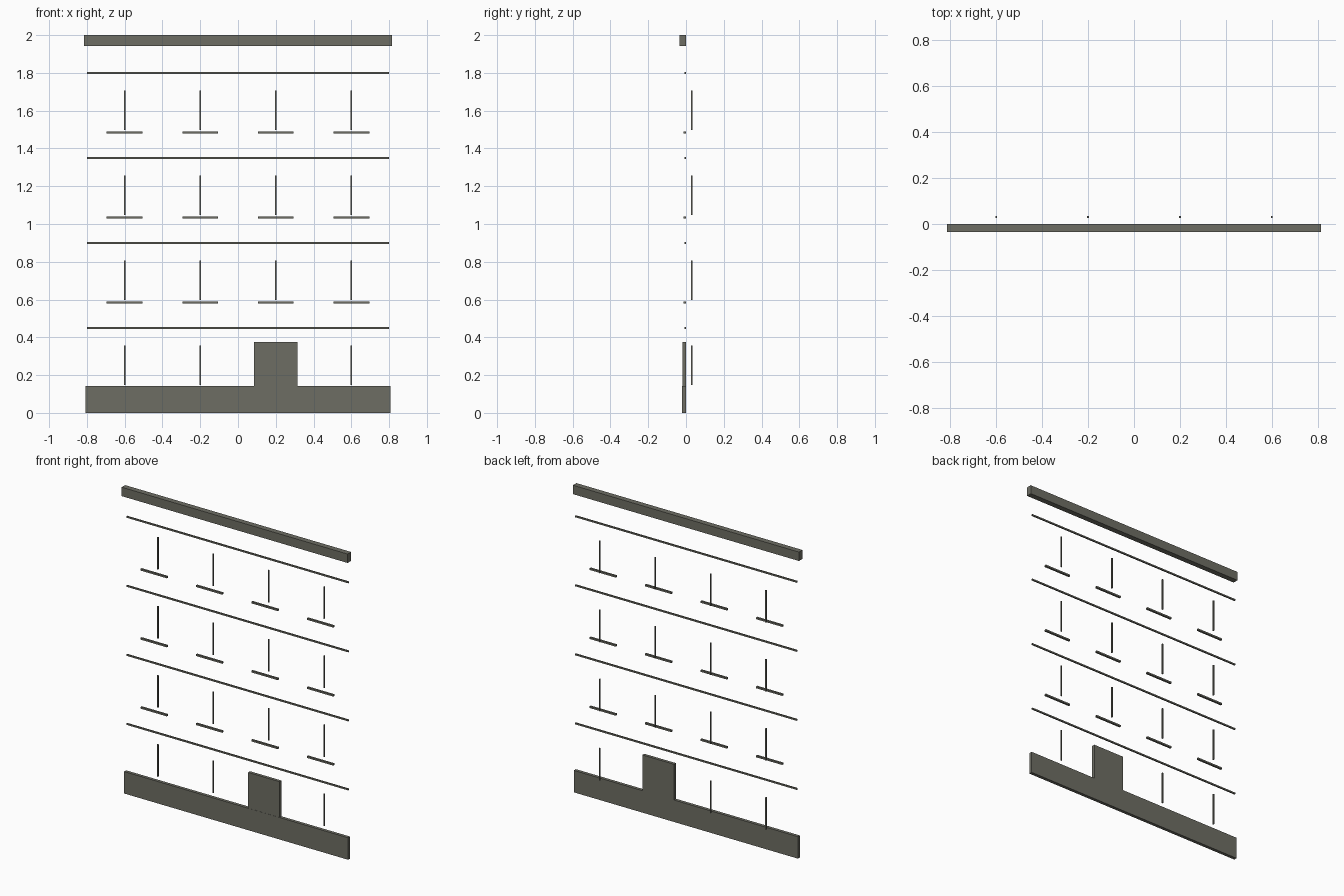
import bpy

if "Cube" in bpy.data.objects:
    bpy.data.objects.remove(bpy.data.objects["Cube"])

# Single stone colour
stone = bpy.data.materials.new("warm grey stone")
stone.diffuse_color = (0.155, 0.155, 0.127, 1)
stone.use_nodes = True
stone.node_tree.nodes["Principled BSDF"].inputs["Base Color"].default_value = stone.diffuse_color


def box(name, x, y, z):
    """Box spanning the (min, max) ranges x, y, z."""
    bpy.ops.mesh.primitive_cube_add(
        size=1, location=[(a + b) / 2 for a, b in (x, y, z)])
    ob = bpy.context.object
    ob.name = name
    ob.scale = [b - a for a, b in (x, y, z)]
    bpy.ops.object.transform_apply(location=False, rotation=False, scale=True)
    ob.data.materials.append(stone)


FLOOR = 0.45
BAYS = (-0.6, -0.2, 0.2, 0.6)
DOOR_BAY = 2

# Roof cornice, ground plinth and door panel
box("cornice", (-0.815, 0.815), (-0.035, 0.001), (1.942, 2.0))
box("plinth", (-0.808, 0.808), (-0.020, 0.001), (0, 0.143))
box("door_surround", (0.086, 0.314), (-0.019, 0.001), (0.143, 0.376))

for floor in range(4):
    base = floor * FLOOR
    # String course at the top of each floor
    top = base + FLOOR
    box(f"string_course_{floor}", (-0.8, 0.8), (-0.008, 0.0),
        (top - 0.005, top + 0.005))
    for i, x in enumerate(BAYS):
        if floor == 0 and i == DOOR_BAY:
            continue
        # Window mullion, set back in the opening
        box(f"mullion_{floor}_{i}", (x - 0.004, x + 0.004), (0.027, 0.035),
            (base + 0.147, base + 0.356))
        # Window sill, upper floors only
        if floor > 0:
            box(f"sill_{floor}_{i}", (x - 0.095, x + 0.095), (-0.012, 0.001),
                (base + 0.130, base + 0.141))
